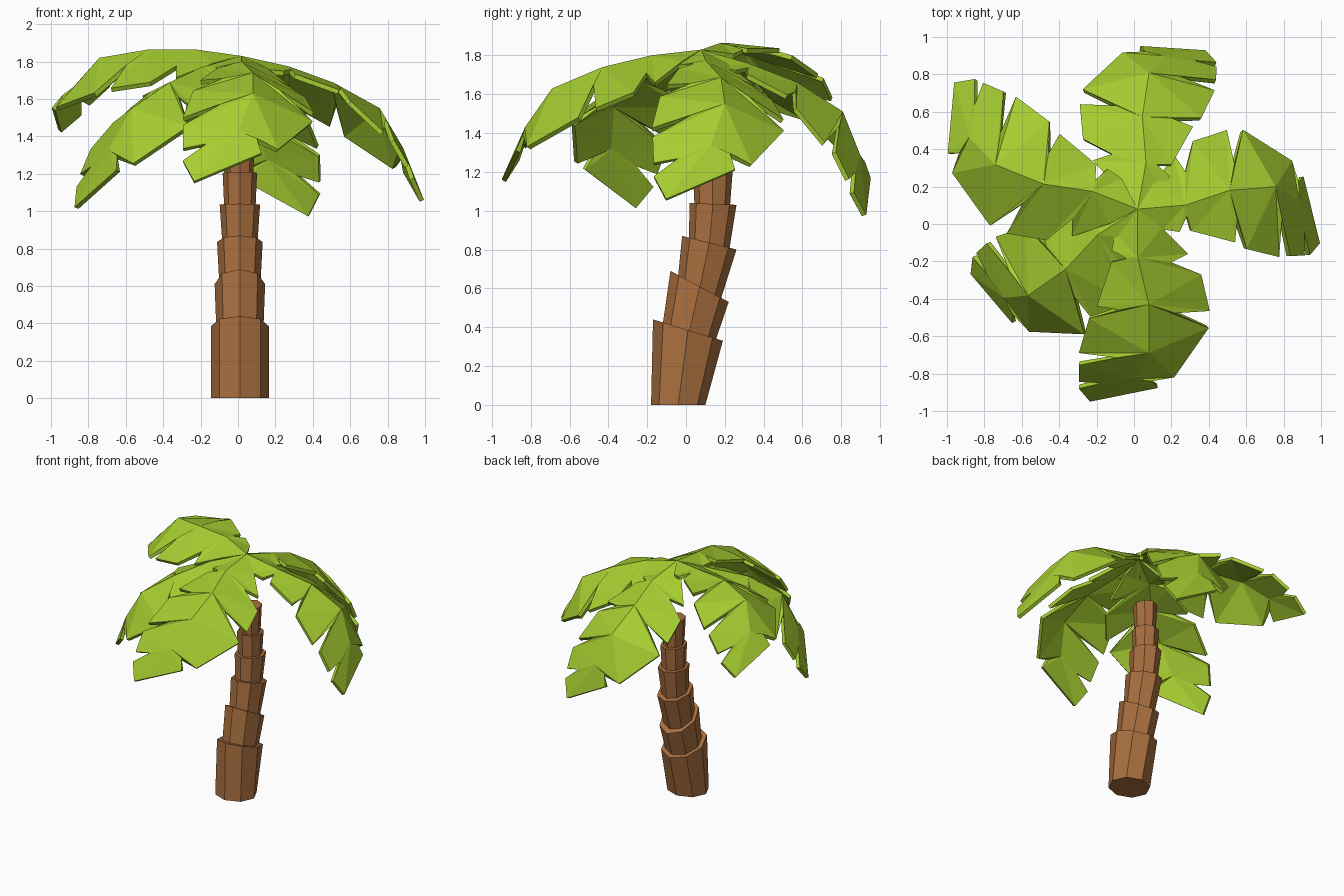
import bpy, math
from mathutils import Vector, Matrix

if "Cube" in bpy.data.objects:
    bpy.data.objects.remove(bpy.data.objects["Cube"])


def material(name, color):
    m = bpy.data.materials.new(name)
    m.diffuse_color = (*color, 1)
    m.use_nodes = True
    m.node_tree.nodes["Principled BSDF"].inputs["Base Color"].default_value = m.diffuse_color
    return m


def mesh_object(name, verts, faces, mat):
    me = bpy.data.meshes.new(name)
    me.from_pydata([tuple(v) for v in verts], [], faces)
    me.materials.append(mat)
    ob = bpy.data.objects.new(name, me)
    bpy.context.collection.objects.link(ob)
    return ob


bark = material("bark", (0.40, 0.16, 0.05))
green = material("leaf_green", (0.38, 0.61, 0.03))

# Trunk: stacked eight-sided flared segments, each ring given by its
# front (y, z) point, back (y, z) point and half width in x
SIDES = 8
segments = [
    ((-.18, 0, .10, 0, .155), (-.17, .44, .19, .33, .155)),
    ((-.125, .38, .145, .31, .125), (-.08, .69, .22, .53, .135)),
    ((-.045, .62, .175, .53, .108), (-.02, .87, .26, .80, .122)),
    ((.015, .82, .22, .78, .092), (.018, 1.04, .26, 1.03, .108)),
    ((.045, 1.00, .225, 1.00, .083), (.035, 1.21, .24, 1.20, .092)),
    ((.055, 1.17, .215, 1.17, .07), (.045, 1.41, .225, 1.41, .082)),
]


def ring(y0, z0, y1, z1, rx):
    pts = []
    for i in range(SIDES):
        a = math.tau * i / SIDES
        t = (1 + math.sin(a)) / 2
        pts.append((.01 + rx * math.cos(a), y0 + t * (y1 - y0), z0 + t * (z1 - z0)))
    return pts


for k, (low, high) in enumerate(segments):
    faces = [(i, (i + 1) % SIDES, SIDES + (i + 1) % SIDES, SIDES + i) for i in range(SIDES)]
    faces += [tuple(reversed(range(SIDES))), tuple(range(SIDES, 2 * SIDES))]
    mesh_object(f"trunk_segment_{k + 1}", ring(*low) + ring(*high), faces, bark)

# Pattern leaf (the front one): midrib, then lobed edges as (rib index, x, y, z)
CROWN = Vector((.02, .08, 1.83))
rib = [(.02, .08, 1.83), (.02, -.18, 1.80), (.08, -.43, 1.74),
       (.08, -.69, 1.63), (0, -.83, 1.43), (-.235, -.95, 1.16)]
left_edge = [(0, .15, -.02, 1.77), (1, .29, -.16, 1.66), (1, .20, -.205, 1.71),
             (1, .36, -.27, 1.61), (2, .405, -.465, 1.53), (2, .22, -.477, 1.65),
             (2, .40, -.556, 1.48), (3, .215, -.82, 1.33), (4, .10, -.84, 1.39),
             (4, .125, -.877, 1.31)]
right_edge = [(0, -.10, -.05, 1.77), (1, -.12, -.14, 1.77), (1, -.04, -.185, 1.785),
              (1, -.12, -.205, 1.76), (2, -.20, -.44, 1.70), (2, -.08, -.46, 1.71),
              (2, -.24, -.505, 1.645), (3, -.295, -.69, 1.50), (3, -.09, -.715, 1.575),
              (3, -.295, -.755, 1.46), (4, -.295, -.845, 1.335), (4, -.17, -.85, 1.36),
              (4, -.295, -.88, 1.27)]

leaf_verts = [Vector(p) - CROWN for p in rib]
leaf_faces = []
for edge, flip in ((left_edge, True), (right_edge, False)):
    base = len(leaf_verts)
    leaf_verts += [Vector(e[1:]) - CROWN for e in edge]
    tris = []
    for j in range(len(edge) - 1):
        i, k = edge[j][0], edge[j + 1][0]
        if i != k:
            tris.append((i, base + j, k))
        tris.append((k, base + j, base + j + 1))
    tris.append((4, base + len(edge) - 1, 5))
    leaf_faces += [t[::-1] if flip else t for t in tris]


def frame(bend, tip):
    a = Vector(bend).normalized()
    n = a.cross(Vector(tip)).normalized()
    return Matrix((a, n, n.cross(a))).transposed()


# Leaves: the same leaf turned so its bend and tip point the given ways
home = frame(leaf_verts[3], leaf_verts[5])
leaves = {
    "front_leaf": ((.06, -.77, -.20), (-.255, -1.03, -.67)),
    "right_leaf": ((.74, .12, -.28), (.98, -.18, -.77)),
    "back_leaf": ((.06, .73, -.32), (.36, .86, -.85)),
    "back_left_leaf": ((-.77, .24, -.01), (-.97, .68, -.40)),
    "front_left_leaf": ((-.61, -.48, -.29), (-.92, -.36, -.83)),
}
for name, (bend, tip) in leaves.items():
    turn = frame(bend, tip) @ home.transposed()
    ob = mesh_object(name, [turn @ v + CROWN for v in leaf_verts], leaf_faces, green)
    mod = ob.modifiers.new("thickness", 'SOLIDIFY')
    mod.thickness = .025
    mod.offset = -1
